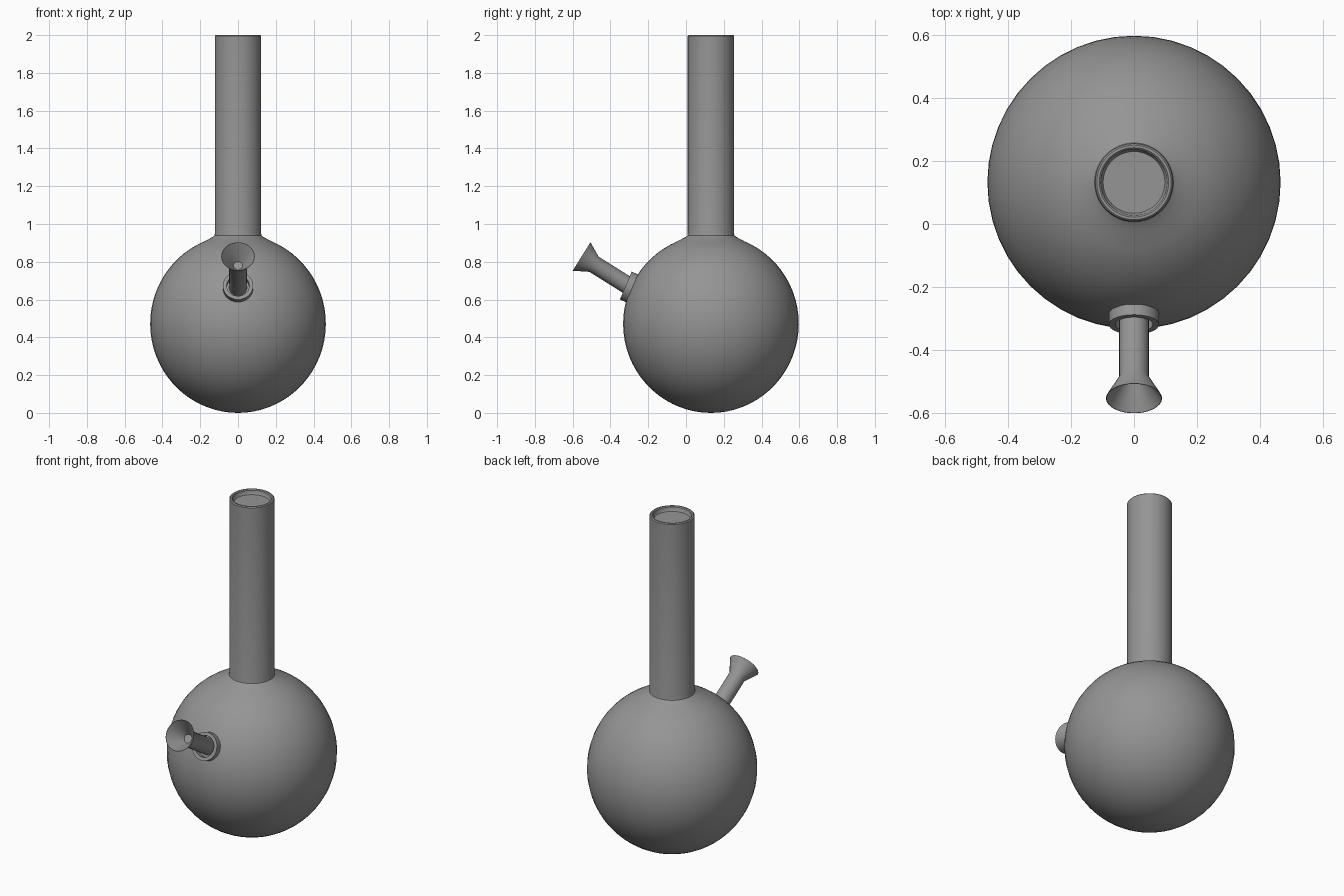
import bpy, bmesh, math
from mathutils import Vector, Matrix

if "Cube" in bpy.data.objects:
    bpy.data.objects.remove(bpy.data.objects["Cube"])

dark_grey = bpy.data.materials.new("dark_grey")
dark_grey.diffuse_color = (0.3, 0.3, 0.3, 1)
dark_grey.use_nodes = True
dark_grey.node_tree.nodes["Principled BSDF"].inputs["Base Color"].default_value = dark_grey.diffuse_color


def lathe(name, profile, segments, origin=(0, 0, 0), axis=(0, 0, 1)):
    """Revolve (radius, height) points around an axis."""
    bm = bmesh.new()
    rings = []
    for r, h in profile:
        if r < 1e-5:
            rings.append([bm.verts.new((0, 0, h))])
        else:
            rings.append([bm.verts.new((r * math.cos(2 * math.pi * i / segments),
                                        r * math.sin(2 * math.pi * i / segments), h))
                          for i in range(segments)])
    for a, b in zip(rings, rings[1:]):
        for i in range(segments):
            j = (i + 1) % segments
            quad = [a[i % len(a)], a[j % len(a)], b[j % len(b)], b[i % len(b)]]
            bm.faces.new(list(dict.fromkeys(quad)))
    bmesh.ops.remove_doubles(bm, verts=bm.verts, dist=1e-6)
    bmesh.ops.recalc_face_normals(bm, faces=bm.faces)
    turn = Vector((0, 0, 1)).rotation_difference(Vector(axis)).to_matrix().to_4x4()
    bm.transform(Matrix.Translation(origin) @ turn)
    mesh = bpy.data.meshes.new(name)
    bm.to_mesh(mesh)
    bm.free()
    mesh.materials.append(dark_grey)
    obj = bpy.data.objects.new(name, mesh)
    bpy.context.collection.objects.link(obj)
    bpy.context.view_layer.objects.active = obj
    obj.select_set(True)
    bpy.ops.object.shade_smooth_by_angle(angle=math.radians(35))
    obj.select_set(False)
    return obj


def tilt(degrees):
    a = math.radians(degrees)
    return Vector((0, -math.cos(a), math.sin(a)))


# Round flask with a soft shoulder, straight neck and recessed mouth
R, H = 0.465, 0.472
body = [(R * math.sin(t), H - H * math.cos(t))
        for t in (math.radians(158) * i / 30 for i in range(31))]
body[0] = (0, 0)
body += [(0.15, 0.923), (0.133, 0.932), (0.125, 0.938), (0.123, 0.947),
         (0.123, 1.995), (0.118, 2.0), (0.11, 2.0), (0.105, 1.995),
         (0.103, 1.98), (0.098, 1.972), (0, 1.972)]
lathe("flask_body", body, 48, (0, 0.132, 0))

# Collar ring where the stem enters the flask
lathe("stem_collar", [(0.06, -0.06), (0.08, -0.06), (0.08, 0.015),
                      (0.06, 0.015), (0.06, -0.06)], 32,
      (0, -0.305, 0.668), tilt(23))

# Slanted stem with a flared, hollow bowl
lathe("stem_bowl", [(0, -0.36), (0.047, -0.36), (0.047, -0.078), (0.089, 0.0),
                    (0.087, 0.0), (0.026, -0.088), (0.024, -0.092), (0, -0.092)], 32,
      (0, -0.553, 0.828), tilt(32))
